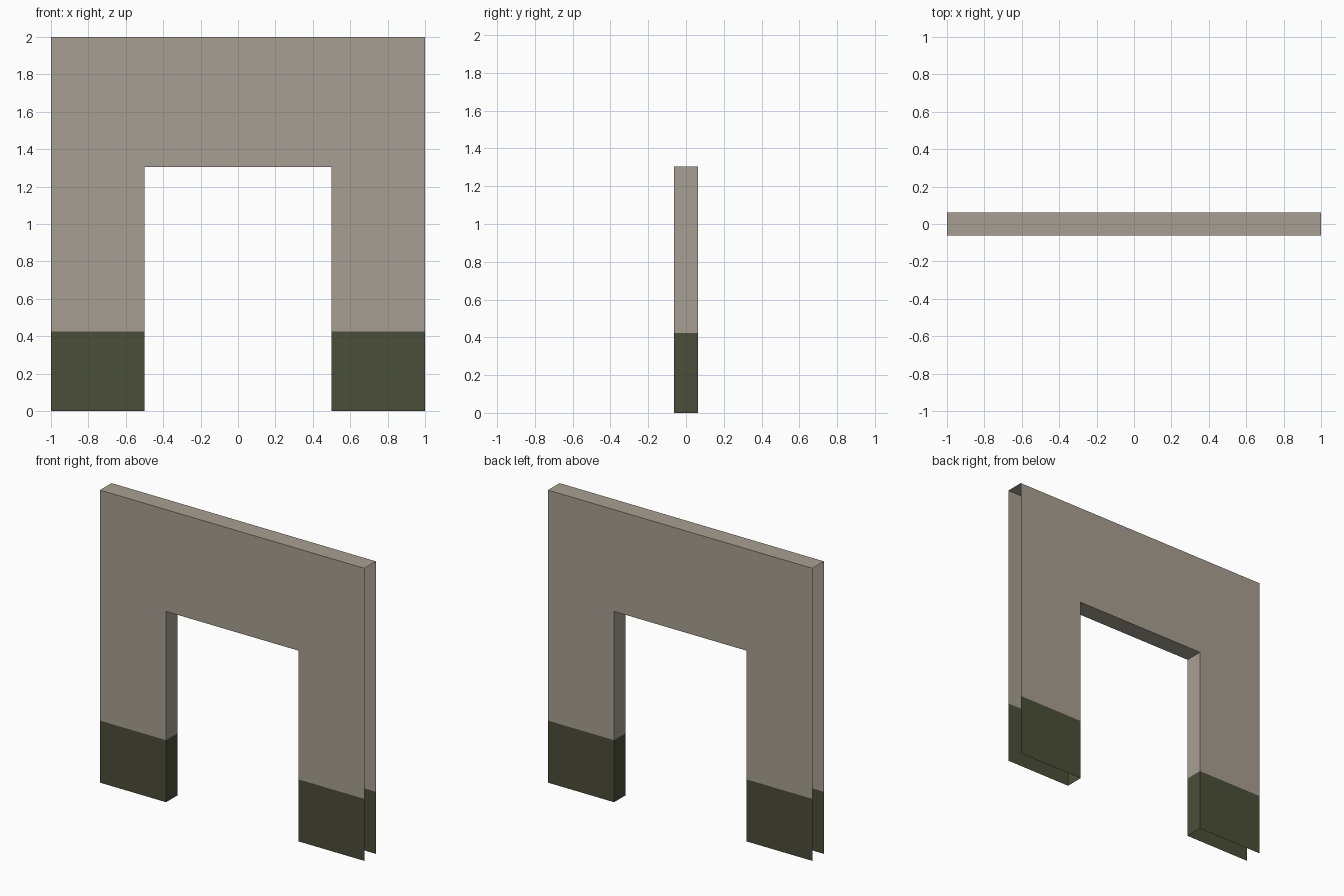
import bpy
import bmesh

if "Cube" in bpy.data.objects:
    bpy.data.objects.remove(bpy.data.objects["Cube"])

D = 0.0625                      # half thickness
XS = [-1.0, -0.5, 0.5, 1.0]     # outer edge, doorway, outer edge
ZS = [0.0, 0.424, 1.304, 2.0]   # floor, skirting top, lintel, wall top


def material(name, rgb):
    m = bpy.data.materials.new(name)
    m.diffuse_color = (*rgb, 1.0)
    m.use_nodes = True
    m.node_tree.nodes["Principled BSDF"].inputs["Base Color"].default_value = m.diffuse_color
    return m


bm = bmesh.new()


def quad(points, flip=False):
    f = bm.faces.new([bm.verts.new(p) for p in (points[::-1] if flip else points)])
    # dark band below the skirting height
    f.material_index = 1 if f.calc_center_median().z < ZS[1] else 0


# front and back panels, leaving out the doorway
for i in range(3):
    for j in range(3):
        if i == 1 and j < 2:
            continue
        x0, x1, z0, z1 = XS[i], XS[i + 1], ZS[j], ZS[j + 1]
        for y, flip in ((-D, False), (D, True)):
            quad([(x0, y, z0), (x1, y, z0), (x1, y, z1), (x0, y, z1)], flip)

# top cap and lintel underside (wall ends and bottoms stay open)
for i, z, flip in ((0, 2.0, False), (1, 2.0, False), (2, 2.0, False), (1, ZS[2], True)):
    x0, x1 = XS[i], XS[i + 1]
    quad([(x0, -D, z), (x1, -D, z), (x1, D, z), (x0, D, z)], flip)

# doorway jambs, facing the opening
for x, flip in ((XS[1], False), (XS[2], True)):
    for z0, z1 in zip(ZS[:2], ZS[1:3]):
        quad([(x, -D, z0), (x, D, z0), (x, D, z1), (x, -D, z1)], flip)

bmesh.ops.remove_doubles(bm, verts=bm.verts, dist=1e-5)
mesh = bpy.data.meshes.new("doorway_wall")
bm.to_mesh(mesh)
bm.free()
mesh.materials.append(material("warm grey plaster", (0.386, 0.347, 0.287)))
mesh.materials.append(material("dark olive skirting", (0.070, 0.075, 0.041)))
wall = bpy.data.objects.new("doorway_wall", mesh)
bpy.context.collection.objects.link(wall)
